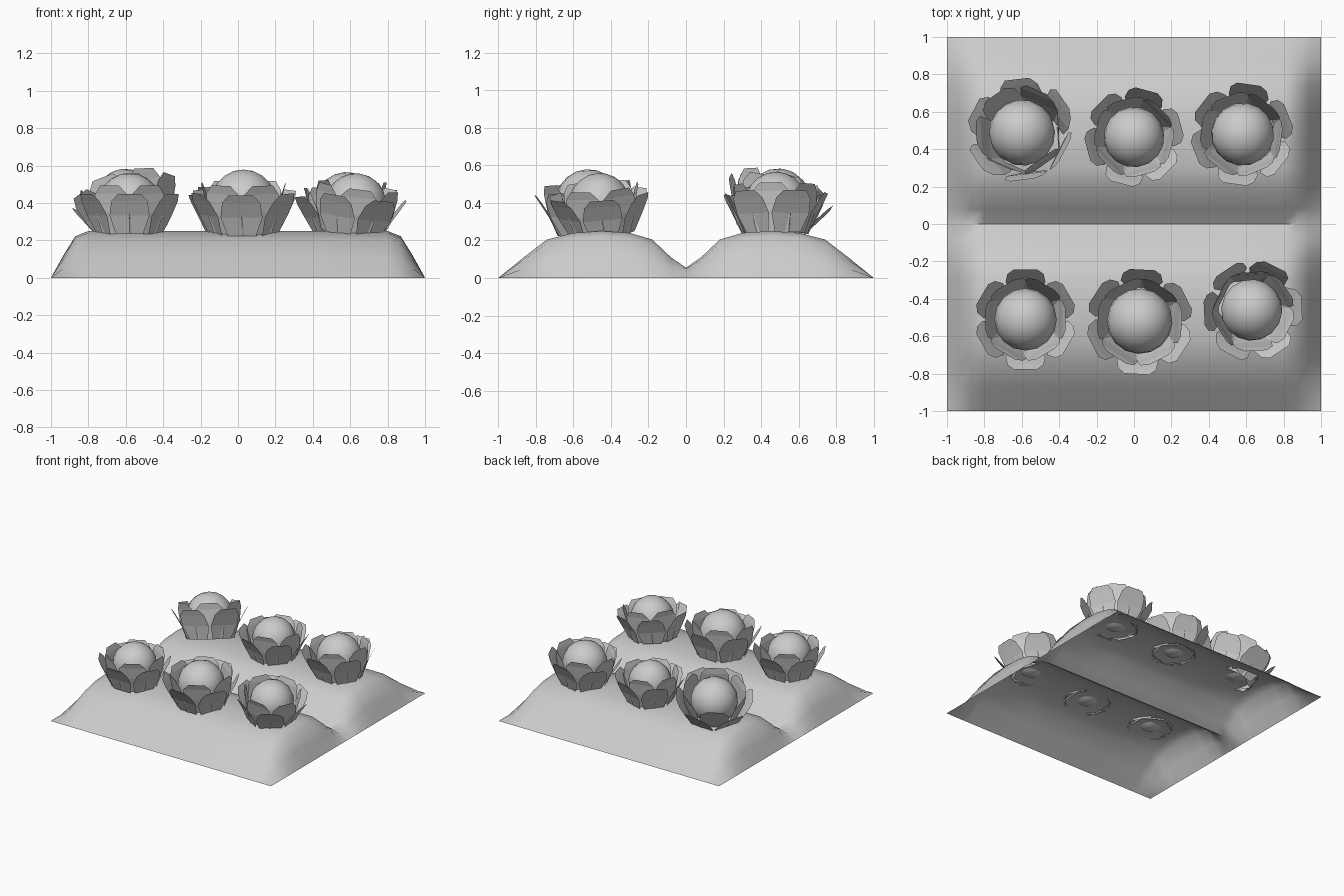
import bpy, bmesh, math
from mathutils import Matrix, Vector

if "Cube" in bpy.data.objects:
    bpy.data.objects.remove(bpy.data.objects["Cube"])


def make_object(name, bm, smooth_angle=None):
    mesh = bpy.data.meshes.new(name)
    bm.to_mesh(mesh)
    bm.free()
    ob = bpy.data.objects.new(name, mesh)
    bpy.context.collection.objects.link(ob)
    if smooth_angle:
        bpy.ops.object.select_all(action='DESELECT')
        ob.select_set(True)
        bpy.context.view_layer.objects.active = ob
        bpy.ops.object.shade_smooth_by_angle(angle=math.radians(smooth_angle))
    return ob


# Soil bed: open sheet with two ridges along x, falling to zero at both ends
half_y = [(0, .055), (.08, .11), (.18, .205), (.30, .24), (.45, .25),
          (.60, .24), (.74, .205), (.87, .105), (1, 0)]
half_x = [(0, 1), (.4, 1), (.8, 1), (.87, .89), (.935, .47), (1, 0)]


def mirrored(half):
    return [(-p, v) for p, v in reversed(half[1:])] + half


ys, xs = mirrored(half_y), mirrored(half_x)
bm = bmesh.new()
grid = [[bm.verts.new((x, y, h * f)) for x, f in xs] for y, h in ys]
for r0, r1 in zip(grid, grid[1:]):
    for i in range(len(xs) - 1):
        bm.faces.new((r0[i], r0[i + 1], r1[i + 1], r1[i]))
make_object("soil_bed", bm, 50)

# Petal sections: height, distance from the flower axis, half width
INNER = [(0, .15, .085), (.12, .185, .11), (.22, .205, .10), (.265, .22, .06)]
OUTER = [(0, .165, .075), (.10, .205, .11), (.18, .25, .10), (.22, .275, .065)]
PIVOT = .17


def add_petal(bm, sections, angle):
    rot = Matrix.Rotation(angle, 3, 'Z')
    rows = [[bm.verts.new(rot @ Vector((r, s * w, h))) for s in (-1, 1)]
            for h, r, w in sections]
    for a, b in zip(rows, rows[1:]):
        bm.faces.new((a[0], a[1], b[1], b[0]))


def flower(label, x, y, size, turn, tilt, toward):
    # tilt leans the flower toward a compass angle, about its middle
    d = math.radians(toward)
    axis = Vector((-math.sin(d), math.cos(d), 0))
    place = (Matrix.Translation((x, y, .235 + PIVOT * size))
             @ Matrix.Rotation(math.radians(tilt), 4, axis)
             @ Matrix.Rotation(math.radians(turn), 4, 'Z')
             @ Matrix.Scale(size, 4)
             @ Matrix.Translation((0, 0, -PIVOT)))
    # two rings of six petals
    bm = bmesh.new()
    for i in range(6):
        add_petal(bm, INNER, math.radians(60 * i))
        add_petal(bm, OUTER, math.radians(60 * i + 30))
    make_object(label + "_petals", bm).matrix_world = place
    # round head
    bm = bmesh.new()
    bmesh.ops.create_uvsphere(bm, u_segments=16, v_segments=10, radius=.172)
    bmesh.ops.translate(bm, verts=bm.verts, vec=(0, 0, .165))
    make_object(label + "_head", bm, 60).matrix_world = place


flower("front_left", -.58, -.51, .97, 0, 0, 0)
flower("front_middle", .03, -.52, 1.02, -3, 4, 270)
flower("front_right", .63, -.46, .96, -27, 9, 330)
flower("back_left", -.60, .49, 1.03, 5, 22, 130)
flower("back_middle", 0, .465, .94, -15, 0, 0)
flower("back_right", .58, .48, .98, -8, 4, 180)
